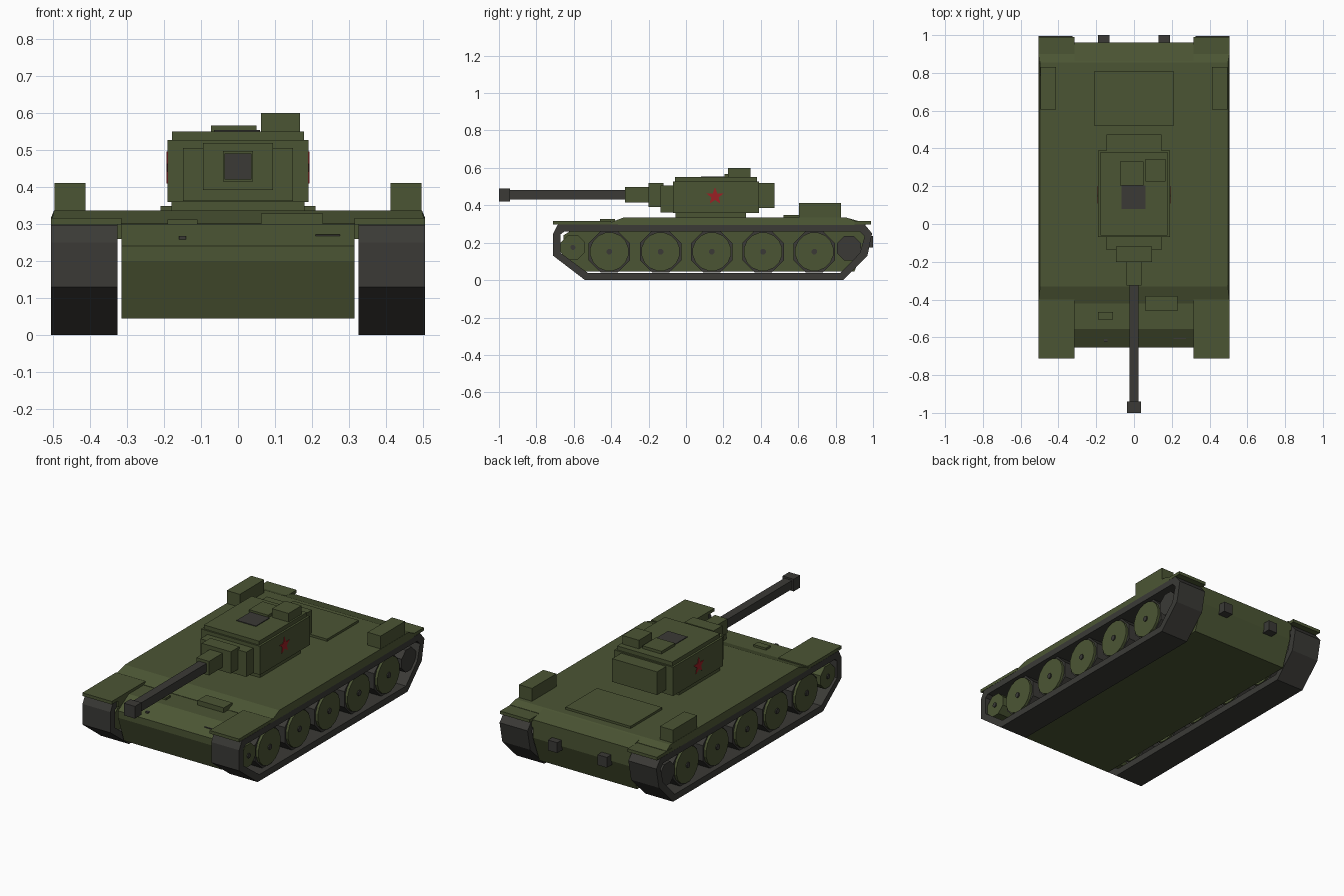
import bpy, math

if "Cube" in bpy.data.objects:
    bpy.data.objects.remove(bpy.data.objects["Cube"])


def material(name, rgb):
    m = bpy.data.materials.new(name)
    m.use_nodes = True
    m.diffuse_color = (*rgb, 1)
    m.node_tree.nodes["Principled BSDF"].inputs["Base Color"].default_value = (*rgb, 1)
    return m


GREEN = material("olive green", (0.071, 0.091, 0.034))
DARK = material("dark steel", (0.043, 0.042, 0.037))
RED = material("red paint", (0.33, 0.014, 0.018))


def make(name, verts, faces, mat):
    mesh = bpy.data.meshes.new(name)
    mesh.from_pydata(verts, [], faces)
    mesh.materials.append(mat)
    ob = bpy.data.objects.new(name, mesh)
    bpy.context.collection.objects.link(ob)
    return ob


def prism(name, profile, x0, x1, mat):
    """Extrude a clockwise (y, z) outline from x0 to x1."""
    n = len(profile)
    verts = [(x, y, z) for x in (x0, x1) for y, z in profile]
    faces = [tuple(range(n)), tuple(range(2 * n - 1, n - 1, -1))]
    faces += [(i, i + n, (i + 1) % n + n, (i + 1) % n) for i in range(n)]
    return make(name, verts, faces, mat)


def box(name, x, y, z, mat=GREEN):
    (y0, y1), (z0, z1) = y, z
    return prism(name, [(y0, z0), (y0, z1), (y1, z1), (y1, z0)], x[0], x[1], mat)


def disc(name, y, z, r, x, sides, mat):
    pts = []
    for i in range(sides):
        a = -2 * math.pi * (i + 0.5) / sides
        pts.append((y + r * math.cos(a), z + r * math.sin(a)))
    return prism(name, pts, x[0], x[1], mat)


def span(side, a, b):
    return sorted((side * a, side * b))


# Hull between the tracks
prism("hull", [(-0.6, 0.045), (-0.655, 0.2), (-0.655, 0.24), (-0.555, 0.3),
               (-0.42, 0.3), (-0.33, 0.335), (0.855, 0.335), (0.96, 0.305),
               (0.96, 0.2), (0.9, 0.045)], -0.315, 0.315, GREEN)

# Wide deck over the tracks, with slightly leaning sides
deck = prism("deck", [(-0.42, 0.295), (-0.42, 0.302), (-0.33, 0.336),
                      (0.855, 0.336), (0.9, 0.318), (0.9, 0.295)], -0.505, 0.505, GREEN)
for v in deck.data.vertices:
    if v.co.z > 0.33:
        v.co.x *= 0.985

# Deck fittings
box("engine_hatch", (-0.21, 0.21), (0.52, 0.81), (0.33, 0.349))
box("driver_hatch", (0.062, 0.23), (-0.46, -0.38), (0.295, 0.328))
box("vision_block", (-0.19, -0.11), (-0.505, -0.465), (0.295, 0.312))
box("headlight", (0.21, 0.275), (-0.61, -0.56), (0.228, 0.256))
box("headlight_cap", (0.21, 0.275), (-0.61, -0.56), (0.256, 0.271), DARK)
box("hull_gun", (-0.16, -0.14), (-0.625, -0.555), (0.23, 0.267), DARK)

# Parts repeated on each side
for side, label in ((1, "left"), (-1, "right")):
    lo, hi = span(side, 0.315, 0.505)
    box(label + "_front_fender", (lo, hi), (-0.712, -0.4), (0.298, 0.316))
    box(label + "_rear_fender", (lo, hi), (0.85, 0.99), (0.298, 0.316))
    box(label + "_fender_web", span(side, 0.315, 0.325), (-0.655, 0.96), (0.26, 0.3))
    box(label + "_stowage_box", span(side, 0.412, 0.496), (0.605, 0.83), (0.33, 0.411))
    box(label + "_exhaust", span(side, 0.13, 0.19), (0.95, 1.0), (0.175, 0.235), DARK)

    # Track as a closed band: outer and inner outlines joined into a ring
    outer = [(-0.54, 0), (-0.71, 0.13), (-0.71, 0.25), (-0.685, 0.297),
             (0.955, 0.297), (0.995, 0.25), (0.97, 0.13), (0.84, 0)]
    inner = [(-0.525, 0.038), (-0.67, 0.145), (-0.67, 0.245), (-0.65, 0.26),
             (0.93, 0.26), (0.955, 0.235), (0.93, 0.145), (0.825, 0.038)]
    n = len(outer)
    verts = [(x, y, z) for x in span(side, 0.325, 0.505)
             for loop in (outer, inner) for y, z in loop]
    faces = []
    for i in range(n):
        j = (i + 1) % n
        faces += [(i, j, j + n, i + n),
                  (i + 2 * n, i + 3 * n, j + 3 * n, j + 2 * n),
                  (i, i + 2 * n, j + 2 * n, j),
                  (i + n, j + n, j + 3 * n, i + 3 * n)]
    make(label + "_track", verts, faces, DARK)

    # Road wheels with dark tyres and hubs
    for k in range(5):
        y = -0.41 + 0.274 * k
        tag = f"{label}_wheel_{k + 1}"
        disc(tag + "_tyre", y, 0.152, 0.12, span(side, 0.345, 0.475), 8, DARK)
        disc(tag + "_disc", y, 0.152, 0.104, span(side, 0.335, 0.49), 16, GREEN)
        disc(tag + "_hub", y, 0.152, 0.016, span(side, 0.48, 0.497), 8, DARK)
    disc(label + "_idler", -0.605, 0.175, 0.07, span(side, 0.335, 0.49), 8, GREEN)
    disc(label + "_idler_hub", -0.605, 0.175, 0.014, span(side, 0.48, 0.497), 8, DARK)
    disc(label + "_sprocket", 0.872, 0.17, 0.07, span(side, 0.335, 0.49), 8, DARK)

    # Painted star on the turret side
    star = []
    for i in range(10):
        r = 0.02 if i % 2 else 0.048
        a = math.pi / 2 - i * math.pi / 5
        star.append((0.155 + r * math.cos(a), 0.448 + r * math.sin(a)))
    prism(label + "_star", star, *span(side, 0.185, 0.193), RED)

# Turret
box("turret_base", (-0.18, 0.18), (-0.055, 0.32), (0.33, 0.365))
box("turret_body", (-0.19, 0.19), (-0.07, 0.39), (0.36, 0.527))
box("turret_roof", (-0.178, 0.178), (-0.06, 0.38), (0.52, 0.55))
box("turret_bustle", (-0.145, 0.145), (0.38, 0.473), (0.385, 0.52))
box("turret_front", (-0.148, 0.148), (-0.135, -0.06), (0.362, 0.506))
box("mantlet", (-0.094, 0.094), (-0.2, -0.12), (0.392, 0.519))
box("cupola", (0.062, 0.168), (0.225, 0.345), (0.545, 0.6))
box("roof_hatch", (-0.073, 0.05), (0.205, 0.33), (0.545, 0.566))
box("open_hatch", (-0.065, 0.06), (0.08, 0.205), (0.545, 0.554), DARK)

# Gun
box("gun_sleeve", (-0.041, 0.041), (-0.325, -0.19), (0.415, 0.497))
box("gun_barrel", (-0.025, 0.025), (-0.95, -0.31), (0.431, 0.481), DARK)
box("muzzle", (-0.036, 0.036), (-1.0, -0.94), (0.42, 0.491), DARK)

# Make all face directions point outward
import bmesh
for ob in bpy.context.scene.objects:
    if ob.type == "MESH":
        bm = bmesh.new()
        bm.from_mesh(ob.data)
        bmesh.ops.recalc_face_normals(bm, faces=bm.faces)
        bm.to_mesh(ob.data)
        bm.free()
